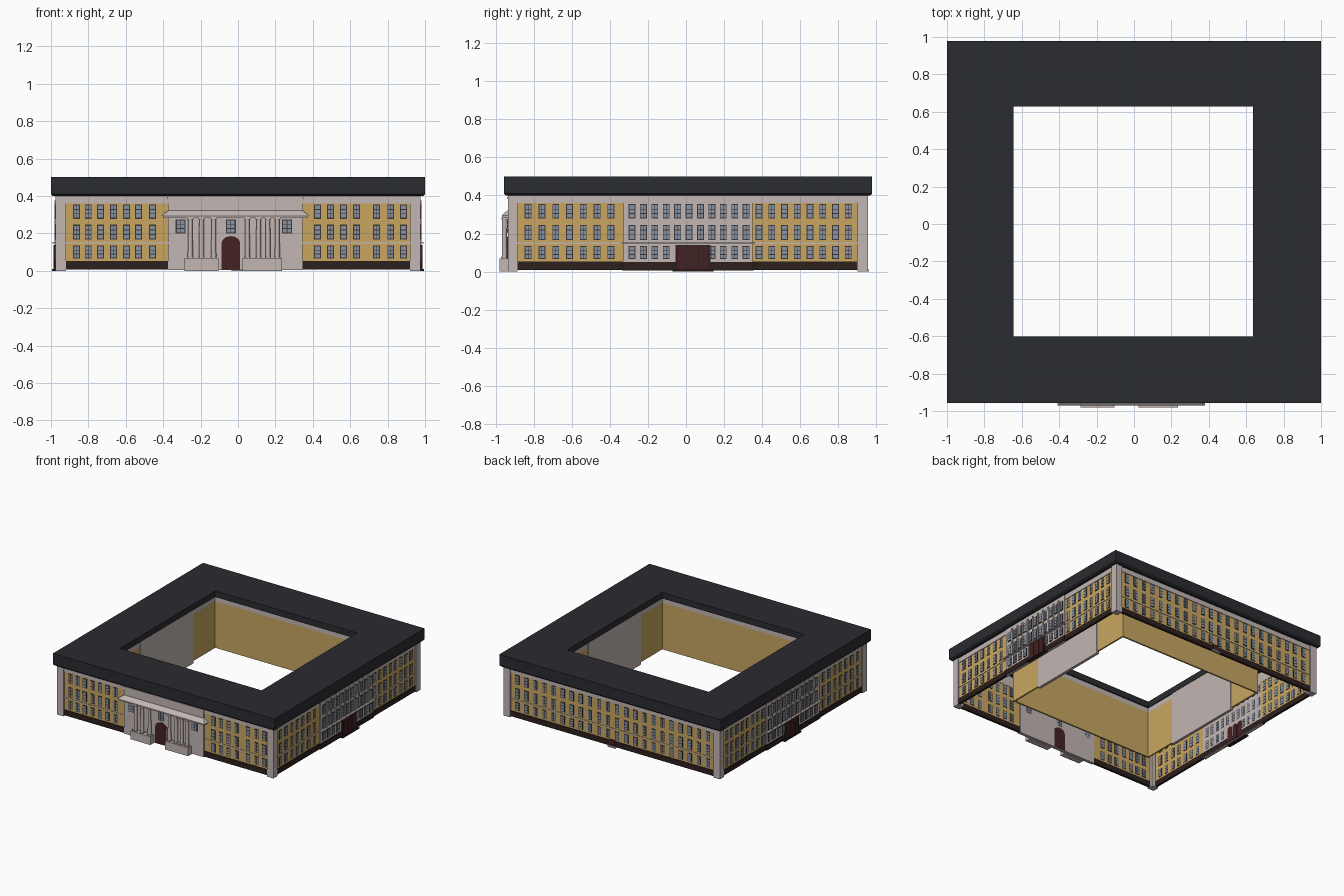
import bpy, bmesh, math

if "Cube" in bpy.data.objects:
    bpy.data.objects.remove(bpy.data.objects["Cube"])

COL = {"roof": (.024, .025, .03), "yellow": (.58, .38, .12), "stone": (.54, .47, .45),
       "plinth": (.025, .015, .013), "frame": (.05, .035, .035), "glass": (.24, .30, .38),
       "door": (.06, .015, .017)}
MATS = {}
for n, c in COL.items():
    MATS[n] = bpy.data.materials.new(n)
    MATS[n].diffuse_color = (*c, 1)
parts = {}

# facade-local (u along, d outward, z up) to world
FACES = {"front": lambda u, d, z: (u, -.925 - d, z),
         "back": lambda u, d, z: (u, .945 + d, z),
         "right": lambda u, d, z: (.965 + d, u, z),
         "left": lambda u, d, z: (-.965 - d, u, z)}
WORLD = lambda x, y, z: (x, y, z)


def loft(name, mat, a, b, fn=WORLD):
    """Closed solid between two equal point loops, collected under one part name."""
    bm = parts.setdefault((name, mat), bmesh.new())
    va = [bm.verts.new(fn(*p)) for p in a]
    vb = [bm.verts.new(fn(*p)) for p in b]
    bm.faces.new(va[::-1])
    bm.faces.new(vb)
    n = len(a)
    for i in range(n):
        j = (i + 1) % n
        bm.faces.new((va[i], va[j], vb[j], vb[i]))


def rect(u0, u1, d0, d1, z):
    return [(u0, d0, z), (u1, d0, z), (u1, d1, z), (u0, d1, z)]


def box(name, mat, u0, u1, d0, d1, z0, z1, fn=WORLD):
    loft(name, mat, rect(u0, u1, d0, d1, z0), rect(u0, u1, d0, d1, z1), fn)


def window(face, u, z0, z1, w=.036):
    fn = FACES[face]
    d = window.depth
    box(face + "_window_frames", "frame", u - w / 2, u + w / 2, -.014, d + .003, z0, z1, fn)
    pw, ph = w * .36, (z1 - z0) * .25
    for i in (-1, 1):
        for k in (-1, 0, 1):
            cu, cz = u + i * w * .21, (z0 + z1) / 2 + k * (z1 - z0) * .3
            box(face + "_window_panes", "glass", cu - pw / 2, cu + pw / 2, -.015, d + .0045,
                cz - ph / 2, cz + ph / 2, fn)


def arch_door(face, u, w, z0, z1, d0, d1):
    rise = w * .4
    pts = [(u - w / 2, z0), (u + w / 2, z0)]
    pts += [(u + w / 2 * math.cos(t * math.pi / 10), z1 - rise + rise * math.sin(t * math.pi / 10))
            for t in range(11)]
    loft(face + "_doors", "door", [(p, d0, q) for p, q in pts], [(p, d1, q) for p, q in pts], FACES[face])


def column(name, u, d, r, z0, z1, fn):
    ring = lambda s, z: [(u + s * math.cos(i * math.pi / 8), d + s * math.sin(i * math.pi / 8), z)
                         for i in range(16)]
    loft(name, "stone", ring(r, z0), ring(r * .85, z1), fn)


ROWS = [(.066, .134), (.166, .246), (.278, .355)]

# outer walls, plinth, string course and frieze
for face, fn in FACES.items():
    a, b = (-.965, .965) if face in ("front", "back") else (-.925, .945)
    box(face + "_wall", "yellow", a, b, -.012, 0, .01, .45, fn)
    box(face + "_plinth", "plinth", a, b, -.014, .006, .008, .052, fn)
    box(face + "_string_course", "stone", a, b, -.005, .004, .146, .153, fn)
    box(face + "_frieze", "stone", a, b, -.014, .004, .36, .45, fn)

# corner piers
for x0, x1 in ((-.976, -.92), (.92, .976)):
    for y0, y1 in ((-.937, -.885), (.903, .957)):
        box("corner_piers", "stone", x0, x1, y0, y1, 0, .43)

# wing windows
window.depth = 0
WING = {"front": [-.863, -.8, -.735, -.666, -.596, -.532, -.457, .425, .495, .564, .634, .74, .816, .885],
        "back": [-.861 + .082 * i for i in range(22)]}
SIDE = [-.83 + .0725 * i for i in range(7)] + [.384 + .067 * i for i in range(8)]
WING["right"] = WING["left"] = SIDE
for face, us in WING.items():
    for u in us:
        for z0, z1 in ROWS:
            window(face, u, z0, z1)

# back door
box("back_doors", "door", -.025, .025, -.014, .01, .008, .06, FACES["back"])
box("back_door_step", "stone", -.035, .035, 0, .018, 0, .012, FACES["back"])

# front portico
F = FACES["front"]
box("portico_block", "stone", -.375, .345, -.014, .011, .005, .43, F)
loft("portico_cornice", "stone", rect(-.41, .38, 0, .046, .294), rect(-.372, .345, 0, .013, .322), F)
box("portico_cornice", "stone", -.40, .372, 0, .042, .282, .294, F)
box("portico_attic_ledge", "stone", -.38, .35, 0, .016, .385, .393, F)
for u0, u1, cols in ((-.285, -.105, (-.255, -.195, -.13)), (.025, .235, (.05, .11, .16, .21))):
    box("portico_pedestals", "stone", u0, u1, .005, .055, 0, .068, F)
    for u in cols:
        column("portico_columns", u, .03, .014, .066, .284, F)
        box("column_blocks", "stone", u - .016, u + .016, .014, .046, .066, .074, F)
        box("column_blocks", "stone", u - .016, u + .016, .014, .044, .274, .284, F)
window.depth = .011
for u in (-.307, -.038, .262):
    window("front", u, .2, .275, .052)
arch_door("front", -.038, .1, .008, .185, -.016, .017)

# side centre blocks, mirrored left and right
for face in ("right", "left"):
    fn = FACES[face]
    box(face + "_centre_block", "stone", -.33, .35, -.014, .009, .005, .42, fn)
    box(face + "_centre_plinth", "plinth", -.335, .355, 0, .014, .006, .05, fn)
    box(face + "_balcony", "stone", -.34, .362, .005, .026, .146, .154, fn)
    us = [-.284 + .06 * i for i in range(11)]
    for k, u in enumerate(us):
        for r, (z0, z1) in enumerate(ROWS):
            if not (r == 0 and 4 <= k <= 6):
                window(face, u, z0, z1)
        if k:
            box(face + "_strips", "stone", u - .036, u - .024, .005, .016, .155, .375, fn)
    box(face + "_door_surround", "plinth", -.055, .13, 0, .016, .005, .14, fn)
    for u in (-.018, .038, .094):
        arch_door(face, u, .05, .01, .138, -.016, .022)
    box(face + "_door_step", "plinth", -.07, .145, 0, .03, 0, .01, fn)

# courtyard walls with a stone top band
for x0, x1, y0, y1 in ((-.665, -.652, -.625, .65), (.642, .655, -.625, .65),
                       (-.652, .642, -.625, -.612), (-.652, .642, .637, .65)):
    box("courtyard_walls", "yellow", x0, x1, y0, y1, .03, .41)
    box("courtyard_band", "stone", x0, x1, y0, y1, .41, .452)
box("courtyard_panels", "stone", -.67, -.647, -.33, .35, .015, .451)
box("courtyard_panels", "stone", .637, .66, -.33, .35, .015, .451)

# roof ring: profile loops bridged around the courtyard
bm = parts[("roof", "roof")] = bmesh.new()
outer, lip, hole = (-1, 1, -.957, .978), (-.955, .955, -.915, .935), (-.645, .635, -.602, .627)
mid = (-.99, .99, -.947, .968)
loops = [[bm.verts.new(p) for p in rect(*r, z)] for r, z in
         ((outer, .5), (outer, .41), (mid, .4), (lip, .4), (lip, .45), (hole, .45), (hole, .5))]
for k in range(len(loops)):
    a, b = loops[k], loops[(k + 1) % len(loops)]
    for i in range(4):
        j = (i + 1) % 4
        bm.faces.new((a[i], a[j], b[j], b[i]))

# turn the collected parts into objects
for (name, mat), bm in parts.items():
    bmesh.ops.recalc_face_normals(bm, faces=bm.faces[:])
    me = bpy.data.meshes.new(name)
    if name == "portico_columns":
        for f in bm.faces:
            f.smooth = len(f.verts) == 4
    bm.to_mesh(me)
    bm.free()
    me.materials.append(MATS[mat])
    bpy.context.collection.objects.link(bpy.data.objects.new(name, me))

for m in bpy.data.materials:
    if m.users and not m.is_grease_pencil:
        m.use_nodes = True
        m.node_tree.nodes["Principled BSDF"].inputs["Base Color"].default_value = m.diffuse_color
